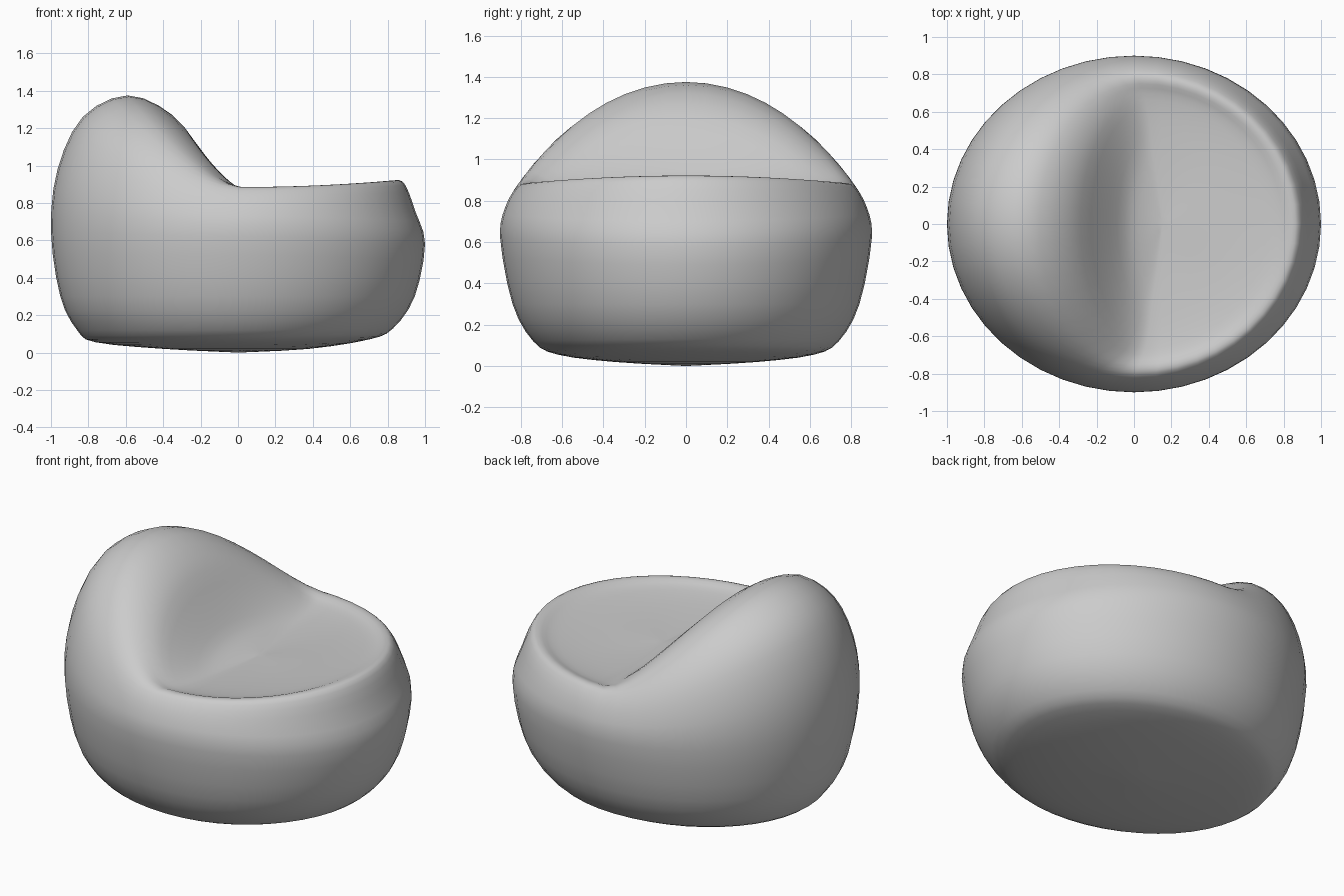
import bpy, bmesh, math

if "Cube" in bpy.data.objects:
    bpy.data.objects.remove(bpy.data.objects["Cube"])

# Rings from underside centre, up the sides, over the rim, to seat centre:
# front x, front z, side x, side y, side z, back x, back z
RINGS = [
    (0.00, 0.00, 0.00, 0.00, 0.00, 0.00, 0.00),
    (0.38, 0.02, 0.00, 0.35, 0.02, -0.40, 0.02),
    (0.70, 0.07, 0.00, 0.62, 0.055, -0.76, 0.055),
    (0.83, 0.13, 0.00, 0.74, 0.12, -0.86, 0.12),
    (0.945, 0.30, 0.00, 0.84, 0.30, -0.95, 0.30),
    (1.00, 0.58, 0.00, 0.90, 0.62, -1.00, 0.65),
    (0.95, 0.75, 0.00, 0.875, 0.77, -0.965, 0.98),
    (0.895, 0.895, 0.00, 0.82, 0.865, -0.83, 1.26),
    (0.845, 0.922, 0.02, 0.77, 0.885, -0.59, 1.375),
    (0.76, 0.895, 0.05, 0.70, 0.865, -0.35, 1.27),
    (0.60, 0.87, 0.08, 0.58, 0.85, -0.18, 1.06),
    (0.45, 0.855, 0.10, 0.40, 0.84, -0.05, 0.91),
    (0.30, 0.845, 0.13, 0.20, 0.835, 0.06, 0.855),
    (0.15, 0.835, 0.15, 0.00, 0.835, 0.15, 0.835),
]
SEGMENTS, STEPS = 48, 3


def spline(a, b, c, d, t):
    return 0.5 * (2 * b + (c - a) * t + (2 * a - 5 * b + 4 * c - d) * t * t
                  + (3 * b - a - 3 * c + d) * t ** 3)


def smooth_rows(rows):
    out = []
    for i in range(len(rows) - 1):
        quad = (rows[max(i - 1, 0)], rows[i], rows[i + 1],
                rows[min(i + 2, len(rows) - 1)])
        for s in range(STEPS):
            out.append([spline(*v, s / STEPS) for v in zip(*quad)])
    return out + [list(rows[-1])]


def ring_point(row, angle):
    fx, fz, sx, sy, sz, bx, bz = row
    t = math.cos(angle)
    ex, ez, power = (fx, fz, 2) if t > 0 else (bx, bz, 1.6)
    return (sx + (ex - sx) * abs(t), sy * math.sin(angle),
            sz + (ez - sz) * abs(t) ** power)


# Bean bag body: one closed skin lofted through the rings
bm = bmesh.new()
loops = [[bm.verts.new(ring_point(row, 2 * math.pi * k / SEGMENTS))
          for k in range(SEGMENTS)] for row in smooth_rows(RINGS)]
for low, high in zip(loops, loops[1:]):
    for k in range(SEGMENTS):
        n = (k + 1) % SEGMENTS
        bm.faces.new((low[k], low[n], high[n], high[k]))
bmesh.ops.remove_doubles(bm, verts=bm.verts, dist=0.0005)
bmesh.ops.recalc_face_normals(bm, faces=bm.faces)
for f in bm.faces:
    f.smooth = True
mesh = bpy.data.meshes.new("beanbag_seat")
bm.to_mesh(mesh)
bm.free()
seat = bpy.data.objects.new("beanbag_seat", mesh)
bpy.context.collection.objects.link(seat)
